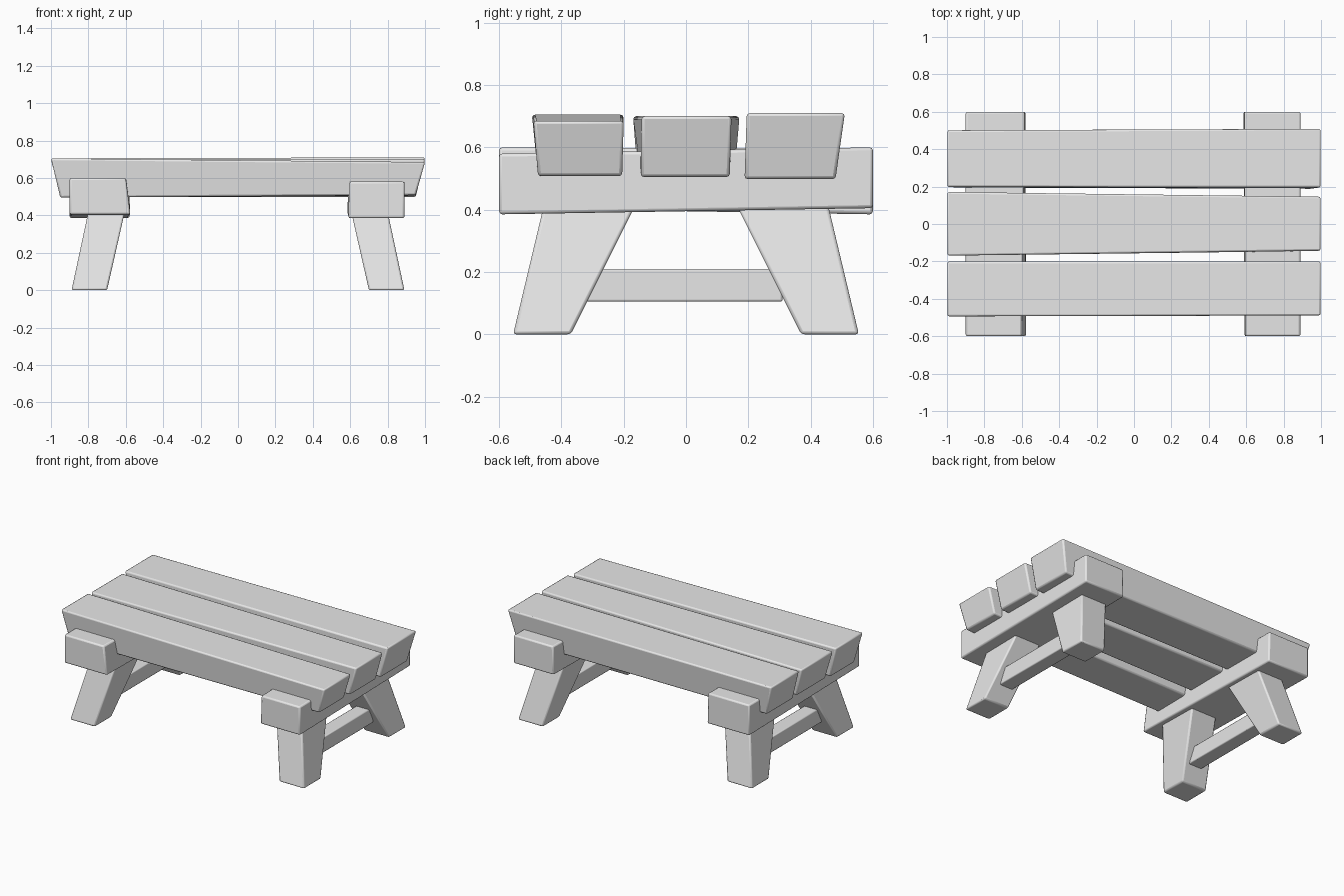
import bpy
import bmesh

cube = bpy.data.objects.get("Cube")
if cube:
    bpy.data.objects.remove(cube, do_unlink=True)

grey = bpy.data.materials.new("plain_grey")
grey.use_nodes = True
grey.diffuse_color = (0.8, 0.8, 0.8, 1)
grey.node_tree.nodes["Principled BSDF"].inputs["Base Color"].default_value = (0.8, 0.8, 0.8, 1)


def block(name, loop_a, loop_b, bevel=0.01):
    """Skewed beam joining two four-cornered ends, with softened edges."""
    bm = bmesh.new()
    a = [bm.verts.new(p) for p in loop_a]
    b = [bm.verts.new(p) for p in loop_b]
    bm.faces.new(a)
    bm.faces.new(b)
    for i in range(4):
        j = (i + 1) % 4
        bm.faces.new((a[i], a[j], b[j], b[i]))
    bmesh.ops.recalc_face_normals(bm, faces=bm.faces)
    mesh = bpy.data.meshes.new(name)
    bm.to_mesh(mesh)
    bm.free()
    mesh.materials.append(grey)
    obj = bpy.data.objects.new(name, mesh)
    bpy.context.collection.objects.link(obj)
    mod = obj.modifiers.new("soft_edges", "BEVEL")
    mod.width = bevel
    mod.segments = 2
    mod.limit_method = "NONE"
    bpy.ops.object.select_all(action="DESELECT")
    obj.select_set(True)
    bpy.context.view_layer.objects.active = obj
    bpy.ops.object.shade_smooth_by_angle(angle=0.6)
    return obj


def plank_end(side, bottom, top, z0, z1):
    """Plank end leaning outwards at the top."""
    low, high = side * 0.95, side
    return [(low, bottom[0], z0), (low, bottom[1], z0),
            (high, top[1], z1), (high, top[0], z1)]


# Seat planks
block("front_plank",
      plank_end(-1, (-0.47, -0.21), (-0.495, -0.2), 0.495, 0.705),
      plank_end(1, (-0.475, -0.205), (-0.49, -0.2), 0.508, 0.685))
block("middle_plank",
      plank_end(-1, (-0.155, 0.155), (-0.17, 0.172), 0.505, 0.7),
      plank_end(1, (-0.145, 0.14), (-0.143, 0.146), 0.505, 0.7))
block("back_plank",
      plank_end(-1, (0.195, 0.48), (0.198, 0.502), 0.5, 0.705),
      plank_end(1, (0.188, 0.48), (0.195, 0.51), 0.498, 0.71))


def beam_end(y, x0, x1, x2, z0, z1):
    return [(x0, y, z0), (x1, y, z0), (x2, y, z1), (x0, y, z1)]


# Cross beams under the seat
block("left_cross_beam",
      beam_end(-0.6, 0.89, 0.59, 0.595, 0.385, 0.58),
      beam_end(0.6, 0.89, 0.585, 0.59, 0.405, 0.6))
block("right_cross_beam",
      beam_end(-0.6, -0.9, -0.575, -0.6, 0.405, 0.6),
      beam_end(0.6, -0.9, -0.58, -0.585, 0.385, 0.595))


def rect(x0, x1, y0, y1, z):
    return [(x0, y0, z), (x1, y0, z), (x1, y1, z), (x0, y1, z)]


# Splayed legs and low stretchers
for sx, side in ((1, "left"), (-1, "right")):
    for sy, end in ((-1, "front"), (1, "back")):
        block(f"{end}_{side}_leg",
              rect(sx * 0.7, sx * 0.89, sy * 0.37, sy * 0.555, 0),
              rect(sx * 0.605, sx * 0.8, sy * 0.16, sy * 0.455, 0.42))
    x0, x1 = sx * 0.71, sx * 0.81
    block(f"{side}_stretcher",
          [(x0, -0.33, 0.105), (x1, -0.33, 0.105), (x1, -0.33, 0.21), (x0, -0.33, 0.21)],
          [(x0, 0.31, 0.105), (x1, 0.31, 0.105), (x1, 0.31, 0.21), (x0, 0.31, 0.21)],
          0.006)
